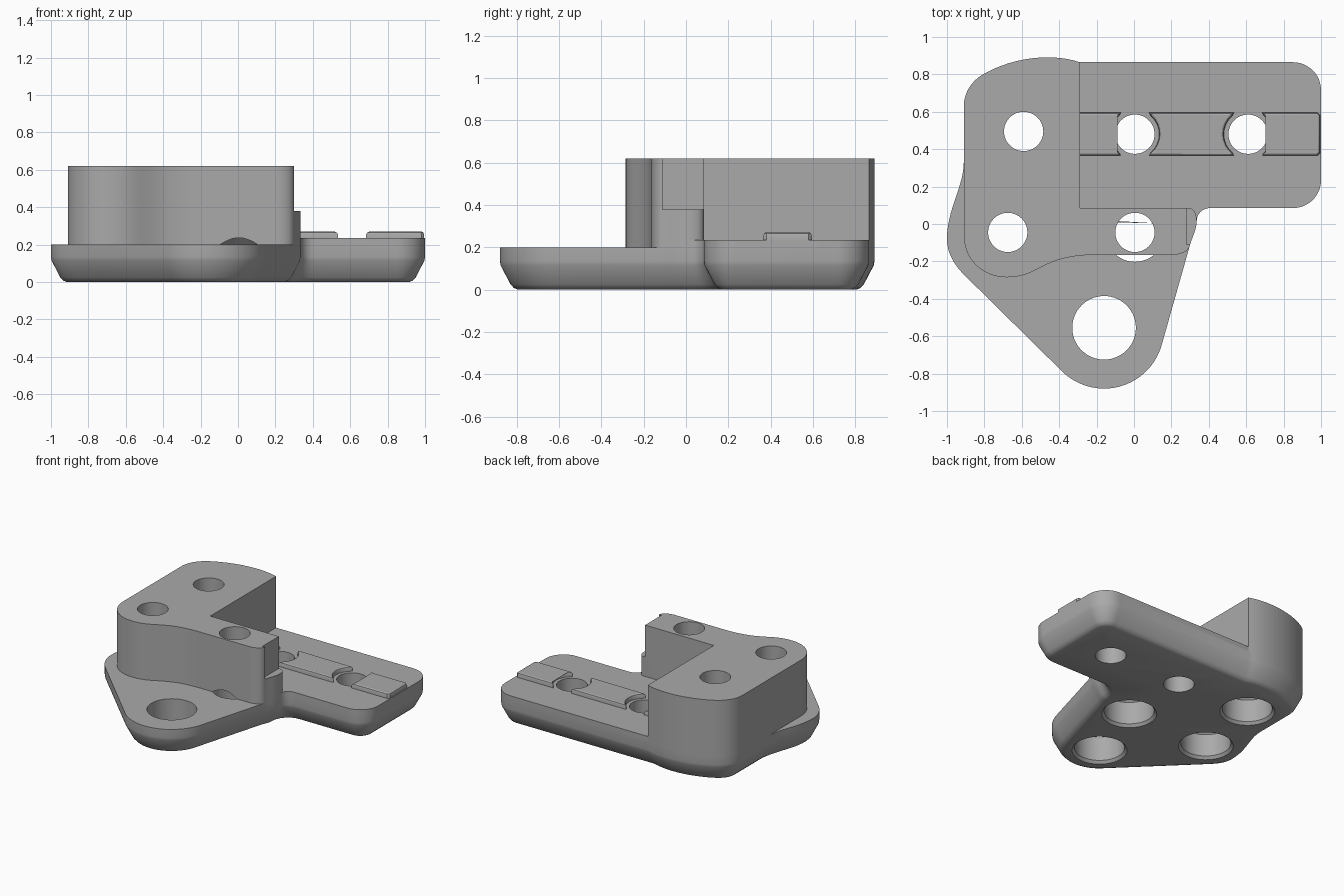
import bpy, bmesh, math
from mathutils import Vector
from mathutils.geometry import interpolate_bezier

cube = bpy.data.objects.get("Cube")
if cube:
    bpy.data.objects.remove(cube, do_unlink=True)

grey = bpy.data.materials.new("plain_grey")
grey.use_nodes = True
GREY = (0.4, 0.4, 0.4, 1)
grey.diffuse_color = GREY
grey.node_tree.nodes["Principled BSDF"].inputs["Base Color"].default_value = GREY


def arc(cx, cy, r, a0, a1, n=12):
    angles = [math.radians(a0 + (a1 - a0) * i / n) for i in range(n + 1)]
    return [(cx + r * math.cos(a), cy + r * math.sin(a)) for a in angles]


def curve(a, b, c, d, n=14):
    pts = interpolate_bezier(*[Vector((*p, 0)) for p in (a, b, c, d)], n)
    return [(p.x, p.y) for p in pts]


def inset(outline, d):
    """Move every outline point inwards by d along its mitre."""
    result = []
    for i, p in enumerate(outline):
        p, before, after = Vector(p), Vector(outline[i - 1]), Vector(outline[(i + 1) % len(outline)])
        e1, e2 = (p - before).normalized(), (after - p).normalized()
        n1, n2 = Vector((-e1.y, e1.x)), Vector((-e2.y, e2.x))
        result.append(p + (n1 + n2) * d / max(1 + n1.dot(n2), 0.5))
    return result


def loft(bm, outline, levels):
    """Stack the outline at each (height, inset) level and cap both ends."""
    clean = [p for i, p in enumerate(outline) if (Vector(p) - Vector(outline[i - 1])).length > 1e-4]
    rings = [[bm.verts.new((p[0], p[1], z)) for p in inset(clean, d)] for z, d in levels]
    for low, high in zip(rings, rings[1:]):
        for i in range(len(low)):
            bm.faces.new((low[i - 1], low[i], high[i], high[i - 1]))
    bm.faces.new(rings[0][::-1])
    bm.faces.new(rings[-1])


def make(name, shapes):
    bm = bmesh.new()
    for outline, levels in shapes:
        loft(bm, outline, levels)
    bmesh.ops.recalc_face_normals(bm, faces=bm.faces)
    mesh = bpy.data.meshes.new(name)
    bm.to_mesh(mesh)
    bm.free()
    mesh.materials.append(grey)
    obj = bpy.data.objects.new(name, mesh)
    bpy.context.collection.objects.link(obj)
    return obj


def activate(obj):
    bpy.ops.object.select_all(action='DESELECT')
    obj.select_set(True)
    bpy.context.view_layer.objects.active = obj


def cut(obj, cutter):
    activate(obj)
    mod = obj.modifiers.new("cut", 'BOOLEAN')
    mod.operation, mod.solver, mod.object = 'DIFFERENCE', 'EXACT', cutter
    bpy.ops.object.modifier_apply(modifier=mod.name)


# Shared stretches of outline, counter-clockwise
arm_end = arc(0.85, 0.235, 0.15, -90, 0) + arc(0.85, 0.715, 0.15, 0, 90)
back = (curve((-0.29, 0.865), (-0.42, 0.91), (-0.62, 0.9), (-0.79, 0.81))
        + curve((-0.79, 0.81), (-0.87, 0.77), (-0.91, 0.7), (-0.91, 0.63)))
nose = (curve((-0.91, 0.33), (-0.91, 0.2), (-1, 0.08), (-1, -0.08))
        + curve((-1, -0.08), (-1, -0.15), (-0.965, -0.215), (-0.91, -0.27))
        + arc(-0.16, -0.56, 0.32, 225, 344, 28)
        + curve((0.3, -0.11), (0.315, -0.06), (0.335, -0.03), (0.335, 0.015), 8))
armpit = arc(0.405, 0.015, 0.07, 180, 90, 8)
block_front = (curve((-0.91, -0.06), (-0.91, -0.19), (-0.81, -0.285), (-0.68, -0.285))
               + curve((-0.68, -0.285), (-0.5, -0.285), (-0.5, -0.165), (-0.2, -0.165))
               + curve((0.2, -0.165), (0.26, -0.165), (0.295, -0.14), (0.3, -0.11))
               + curve((0.3, -0.11), (0.315, -0.06), (0.335, -0.03), (0.335, 0.015), 8)
               + curve((0.335, 0.015), (0.335, 0.06), (0.32, 0.085), (0.29, 0.085), 8))

# Base with its bevelled underside, then the slabs that finish its top
base = make("base", [(arm_end + back + nose + armpit,
                      [(0, 0.085), (0.008, 0.066), (0.025, 0.05), (0.115, 0.003), (0.135, 0), (0.2, 0)])])
nose_top = make("nose_top", [(nose + [(0.2, 0.05), (-0.8, 0.05)],
                              [(0.2, 0), (0.209, 0.003), (0.216, 0.01), (0.22, 0.022)])])
arm_top = make("arm_top", [(arm_end + [(-0.35, 0.865), (-0.35, 0.04), (0.3, 0.04)] + armpit,
                            [(0.2, 0), (0.235, 0)])])
block = make("block", [(back + block_front + [(-0.29, 0.085)], [(0.2, 0), (0.62, 0)])])

# Plain holes in the arm, stepped holes under the block, wide hole in the nose
ARM_HOLES, HOLE_Y, HOLE_R = (0.005, 0.61), 0.48, 0.105
bores = [(arc(x, HOLE_Y, HOLE_R, 0, 360, 48), [(-0.1, 0), (0.8, 0)]) for x in ARM_HOLES]
for x, y in ((-0.59, 0.495), (-0.675, -0.045), (0.005, -0.045)):
    bores.append((arc(x, y, HOLE_R, 0, 360, 48),
                  [(-0.01, -0.09), (0.02, -0.065), (0.187, -0.065), (0.252, 0), (0.8, 0)]))
bores.append((arc(-0.16, -0.555, 0.17, 0, 360, 56), [(-0.01, -0.025), (0.02, 0), (0.8, 0)]))
drill = make("drill", bores)
for part in (base, nose_top, arm_top, block):
    cut(part, drill)

# Corner step on the right-hand end of the block
notch = make("notch", [([(0.28, -0.11), (0.5, -0.11), (0.5, 0.2), (0.28, 0.2)], [(0.38, 0), (0.8, 0)])])
cut(block, notch)
for cutter in (drill, notch):
    bpy.data.objects.remove(cutter, do_unlink=True)

# Raised rail along the arm, interrupted around the holes
LOW, HIGH = HOLE_Y - 0.115, HOLE_Y + 0.115


def rail_end(hole_x, side):
    """Hollow end of a rail beside a hole; side +1 lies to its right."""
    start = 50 if side > 0 else 230
    middle = arc(hole_x, HOLE_Y, 0.13, start, start - 100, 8)
    x = hole_x + side * 0.075
    first, last = (HIGH, LOW) if side > 0 else (LOW, HIGH)
    return [(x, first)] + middle + [(x, last)]


h1, h2 = ARM_HOLES
rails = [rail_end(h1, -1) + [(-0.33, HIGH), (-0.33, LOW)],
         rail_end(h1, 1) + rail_end(h2, -1),
         rail_end(h2, 1) + [(0.98, LOW), (0.995, LOW + 0.015), (0.995, HIGH - 0.015), (0.98, HIGH)]]
rail = make("rail", [(r, [(0.225, 0), (0.255, 0), (0.265, 0.004), (0.27, 0.012)]) for r in rails])

for part in (base, nose_top, arm_top, block, rail):
    activate(part)
    bpy.ops.object.shade_smooth_by_angle(angle=math.radians(32))
